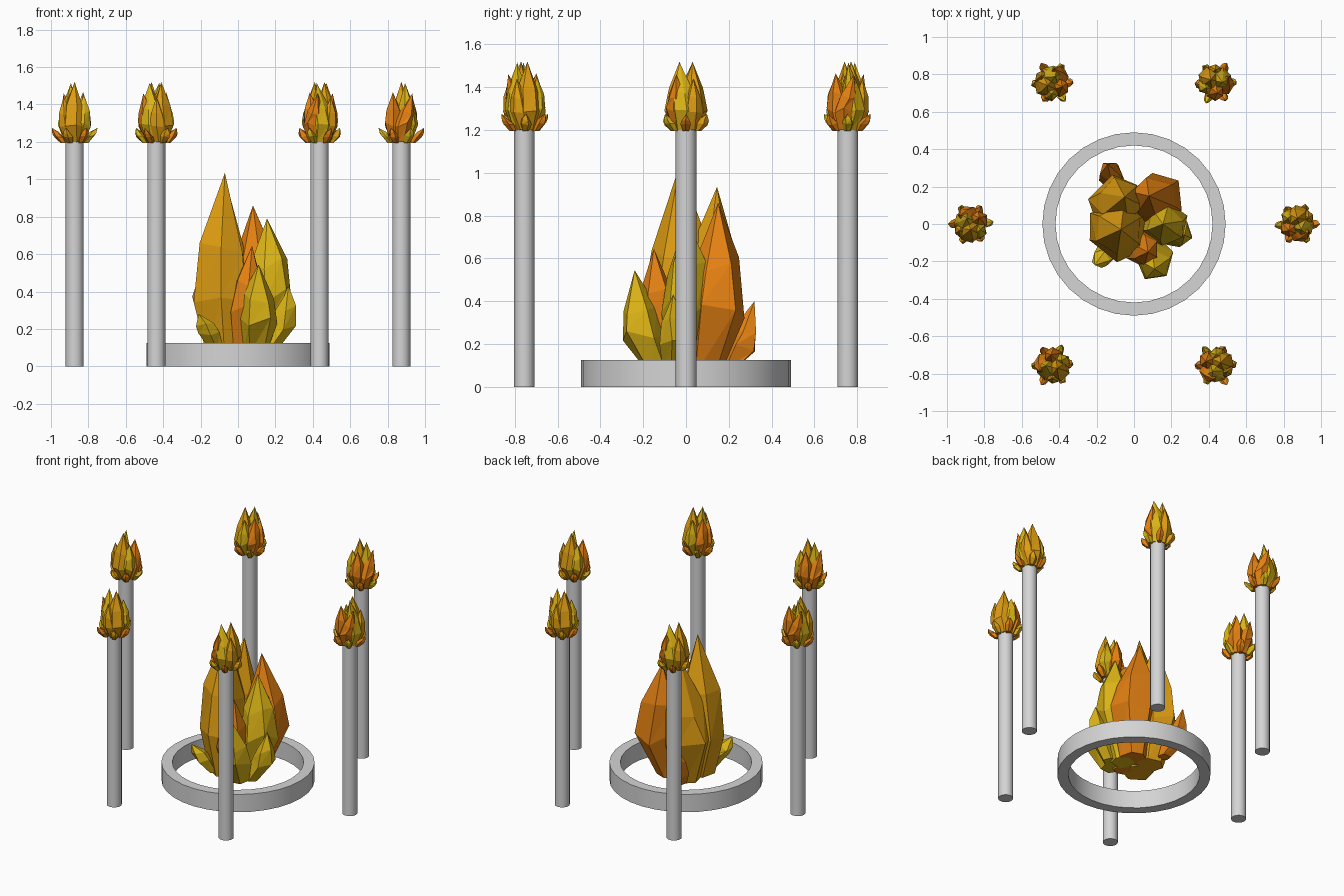
import bpy, bmesh, math, random
from mathutils import Matrix, Vector

if "Cube" in bpy.data.objects:
    bpy.data.objects.remove(bpy.data.objects["Cube"])

random.seed(4)


def material(name, rgb):
    m = bpy.data.materials.new(name)
    m.diffuse_color = (*rgb, 1)
    m.use_nodes = True
    m.node_tree.nodes["Principled BSDF"].inputs["Base Color"].default_value = m.diffuse_color
    return m


STONE = material("pale_grey", (0.66, 0.66, 0.66))
FIRE = [material("flame_yellow", (0.72, 0.46, 0.008)),
        material("flame_amber", (0.74, 0.34, 0.006)),
        material("flame_orange", (0.78, 0.22, 0.006))]
Y, A, O = 0, 1, 2


def finish(name, bm, mats, smooth=False):
    bmesh.ops.recalc_face_normals(bm, faces=bm.faces[:])
    me = bpy.data.meshes.new(name)
    bm.to_mesh(me)
    bm.free()
    for m in mats:
        me.materials.append(m)
    ob = bpy.data.objects.new(name, me)
    bpy.context.collection.objects.link(ob)
    if smooth:
        bpy.ops.object.select_all(action='DESELECT')
        ob.select_set(True)
        bpy.context.view_layer.objects.active = ob
        bpy.ops.object.shade_smooth_by_angle(angle=math.radians(35))
    return ob


def shard(bm, base, belly, tip, r, colour, sides=6):
    """Faceted flame tongue: narrow foot, wide belly, shoulder, pointed tip."""
    base, belly, tip = Vector(base), Vector(belly), Vector(tip)
    shoulder = belly.lerp(tip, 0.42)
    turn = random.uniform(0, math.tau)
    rings = []
    for centre, rad in ((base, r * 0.6), (belly, r), (shoulder, r * 0.8)):
        ring = []
        for i in range(sides):
            a = turn + math.tau * i / sides + random.uniform(-0.12, 0.12)
            k = rad * random.uniform(0.94, 1.08)
            dz = 0 if centre is base else random.uniform(-0.3, 0.3) * r
            ring.append(bm.verts.new(centre + Vector((k * math.cos(a), k * math.sin(a), dz))))
        rings.append(ring)
    top = bm.verts.new(tip)
    faces = [bm.faces.new(rings[0])]
    for i in range(sides):
        j = (i + 1) % sides
        for lo, hi in zip(rings, rings[1:]):
            faces.append(bm.faces.new((lo[i], lo[j], hi[j])))
            faces.append(bm.faces.new((lo[i], hi[j], hi[i])))
        faces.append(bm.faces.new((rings[2][i], rings[2][j], top)))
    for f in faces:
        f.material_index = colour


# Base ring: a square profile around the fire
bm = bmesh.new()
N = 32
profile = [(0.42, 0), (0.49, 0), (0.49, 0.125), (0.42, 0.125)]
loops = [[bm.verts.new((r * math.cos(math.tau * i / N), r * math.sin(math.tau * i / N), z))
          for r, z in profile] for i in range(N)]
for i in range(N):
    a, b = loops[i], loops[(i + 1) % N]
    for k in range(4):
        bm.faces.new((a[k], b[k], b[(k + 1) % 4], a[(k + 1) % 4]))
finish("fire_pit_ring", bm, [STONE], True)

# Central fire: base, belly, tip, radius, colour
bm = bmesh.new()
for s in [
    ((-0.07, -0.04, 0.06), (-0.085, -0.03, 0.33), (-0.07, -0.03, 1.035), 0.165, A),
    ((-0.06, 0.08, 0.06), (-0.09, 0.11, 0.33), (-0.05, 0.145, 0.935), 0.15, A),
    ((0.07, 0.08, 0.06), (0.12, 0.13, 0.36), (0.08, 0.15, 0.86), 0.145, O),
    ((0.09, 0.0, 0.06), (0.17, 0.0, 0.38), (0.155, 0.0, 0.79), 0.12, Y),
    ((0.03, -0.08, 0.06), (0.045, -0.13, 0.30), (0.075, -0.15, 0.645), 0.095, O),
]:
    shard(bm, *s)
# small tongues leaning outwards around the foot
for s in [
    ((0.09, -0.12, 0.07), (0.11, -0.20, 0.24), (0.11, -0.24, 0.545), 0.105, Y),
    ((0.15, -0.06, 0.07), (0.24, -0.05, 0.21), (0.27, -0.06, 0.43), 0.075, Y),
    ((-0.09, 0.19, 0.08), (-0.12, 0.26, 0.18), (-0.14, 0.32, 0.40), 0.07, O),
    ((-0.11, -0.12, 0.08), (-0.155, -0.165, 0.17), (-0.21, -0.22, 0.28), 0.06, Y),
]:
    shard(bm, *s, 5)
finish("central_fire", bm, FIRE)

# Torch flame, built once with +x pointing away from the fire
TORCH = [
    ((0.0, 0.02, 0), (0.0, 0.035, 0.09), (0.0, 0.03, 0.32), 0.064, A),
    ((0.02, -0.01, 0), (0.035, -0.01, 0.09), (0.02, -0.03, 0.315), 0.058, Y),
    ((0.0, -0.03, 0), (0.01, -0.045, 0.09), (0.06, -0.045, 0.26), 0.05, O),
    ((-0.03, -0.01, 0), (-0.04, -0.02, 0.09), (-0.045, -0.035, 0.265), 0.052, O),
    ((-0.02, 0.02, 0), (-0.04, 0.035, 0.09), (-0.05, 0.03, 0.25), 0.048, Y),
    ((0.02, 0.03, 0), (0.045, 0.035, 0.09), (0.06, 0.035, 0.24), 0.045, A),
]
# small tongues at the foot: angle and colour
for deg, c in ((0, O), (65, A), (125, O), (185, Y), (240, O), (300, Y)):
    a = math.radians(deg)
    ux, uy = math.cos(a), math.sin(a)
    reach = 0.122 if deg in (0, 185) else 0.108
    TORCH.append(((0.06 * ux, 0.06 * uy, -0.005), (0.083 * ux, 0.083 * uy, 0.03),
                  (reach * ux, reach * uy, 0.075), 0.026, c))
flame = bmesh.new()
for s in TORCH:
    shard(flame, *s, 5 if s[3] < 0.03 else 6)

# Six poles with a torch flame on each
for i in range(6):
    spin = Matrix.Rotation(math.tau * i / 6, 4, 'Z')
    bm = bmesh.new()
    bmesh.ops.create_cone(bm, cap_ends=True, segments=32, radius1=0.048, radius2=0.048, depth=1.2,
                          matrix=spin @ Matrix.Translation((0.873, 0, 0.6)))
    finish(f"torch_pole_{i + 1}", bm, [STONE], True)
    bm = flame.copy()
    bm.transform(spin @ Matrix.Translation((0.873, 0, 1.2)))
    finish(f"torch_flame_{i + 1}", bm, FIRE)
flame.free()
